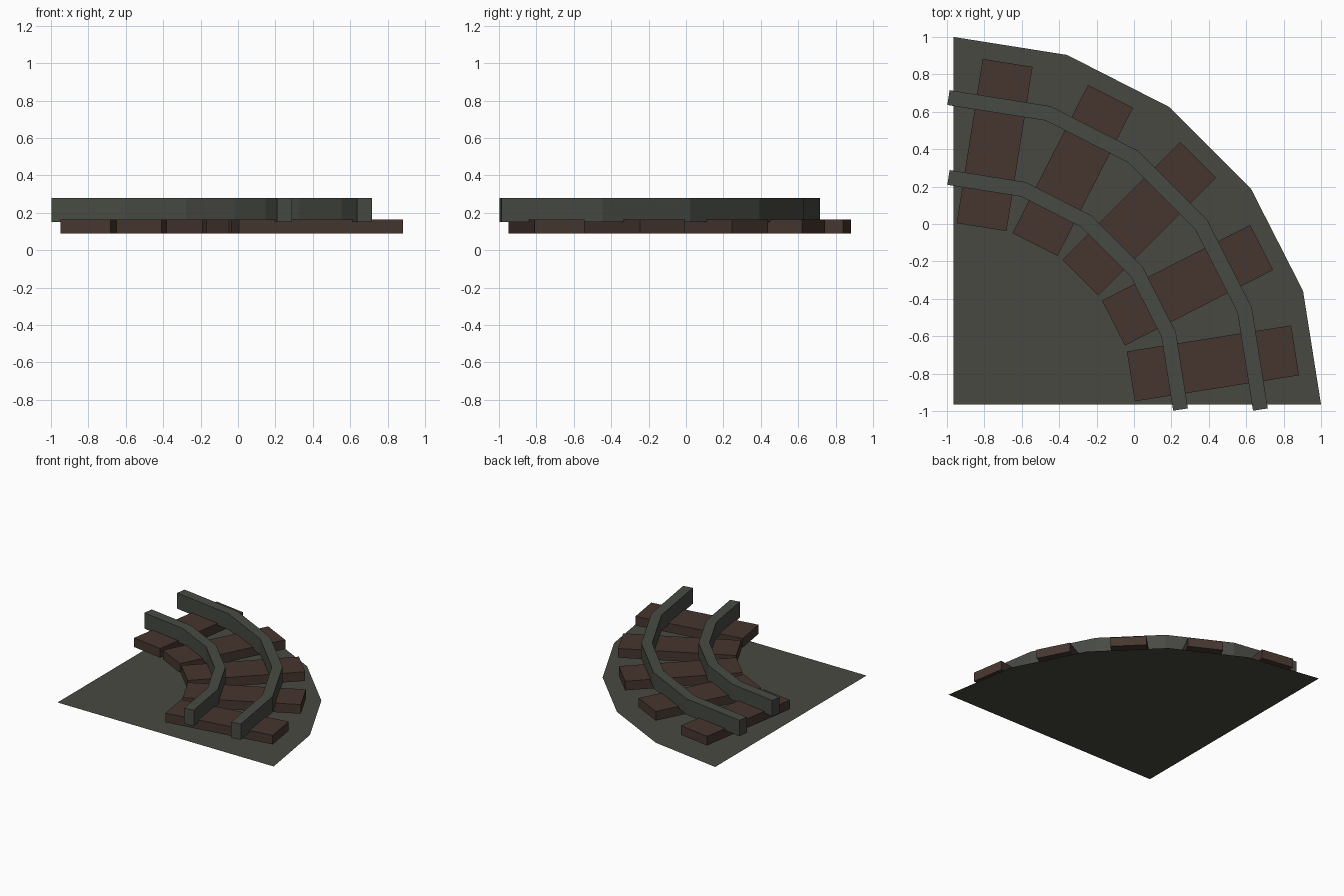
import bpy
import bmesh
import math
from mathutils import Vector

if "Cube" in bpy.data.objects:
    bpy.data.objects.remove(bpy.data.objects["Cube"])

CENTRE = Vector((-0.965, -0.965))   # centre of the curve
STEP = math.radians(18)             # five segments per quarter turn


def material(name, rgb):
    m = bpy.data.materials.new(name)
    m.diffuse_color = (*rgb, 1.0)
    m.use_nodes = True
    m.node_tree.nodes["Principled BSDF"].inputs["Base Color"].default_value = m.diffuse_color
    return m


GRAVEL = material("dark gravel grey", (0.064, 0.066, 0.053))
STEEL = material("dark rail grey", (0.064, 0.068, 0.056))
WOOD = material("dark brown wood", (0.062, 0.037, 0.029))


def polar(r, a):
    return CENTRE + Vector((math.cos(a), math.sin(a))) * r


def make(name, outline, z0, z1, mat):
    """Flat outline (counter-clockwise), extruded from z0 to z1."""
    bm = bmesh.new()
    face = bm.faces.new([bm.verts.new((p.x, p.y, z0)) for p in outline])
    if z1 > z0:
        top = bmesh.ops.extrude_face_region(bm, geom=[face])["geom"]
        moved = [g for g in top if isinstance(g, bmesh.types.BMVert)]
        bmesh.ops.translate(bm, verts=moved, vec=(0, 0, z1 - z0))
        bmesh.ops.recalc_face_normals(bm, faces=bm.faces)
    mesh = bpy.data.meshes.new(name)
    bm.to_mesh(mesh)
    bm.free()
    mesh.materials.append(mat)
    obj = bpy.data.objects.new(name, mesh)
    bpy.context.collection.objects.link(obj)
    return obj


# Ground sheet: a flat quarter disc
make("ground_sheet", [CENTRE] + [polar(1.965, i * STEP) for i in range(6)],
     0.0, 0.0, GRAVEL)

# Sleepers, one at the middle of every segment
for i in range(5):
    a = (i + 0.5) * STEP
    side = Vector((-math.sin(a), math.cos(a))) * 0.135
    inner, outer = polar(0.96, a), polar(1.849, a)
    make(f"sleeper_{i + 1}", [inner - side, outer - side, outer + side, inner + side],
         0.09, 0.165, WOOD)


def rail_edge(r, overhang_start, overhang_end):
    """Segmented arc whose first and last points run past the quarter."""
    pts = [polar(r, i * STEP) for i in range(6)]
    first = (pts[0] - pts[1]).normalized() * overhang_start
    last = (pts[5] - pts[4]).normalized() * overhang_end
    pts[0] = pts[0] + first
    pts[5] = pts[5] + last
    return pts


# Rails, with ends cut square to their last segment
for name, r in (("inner_rail", 1.25), ("outer_rail", 1.677)):
    out_over = 0.021
    in_over = out_over + 0.08 * math.tan(STEP / 2)
    outer = rail_edge(r, out_over, out_over)
    inner = rail_edge(r - 0.08 / math.cos(STEP / 2), in_over, in_over)
    make(name, outer + inner[::-1], 0.15, 0.28, STEEL)
